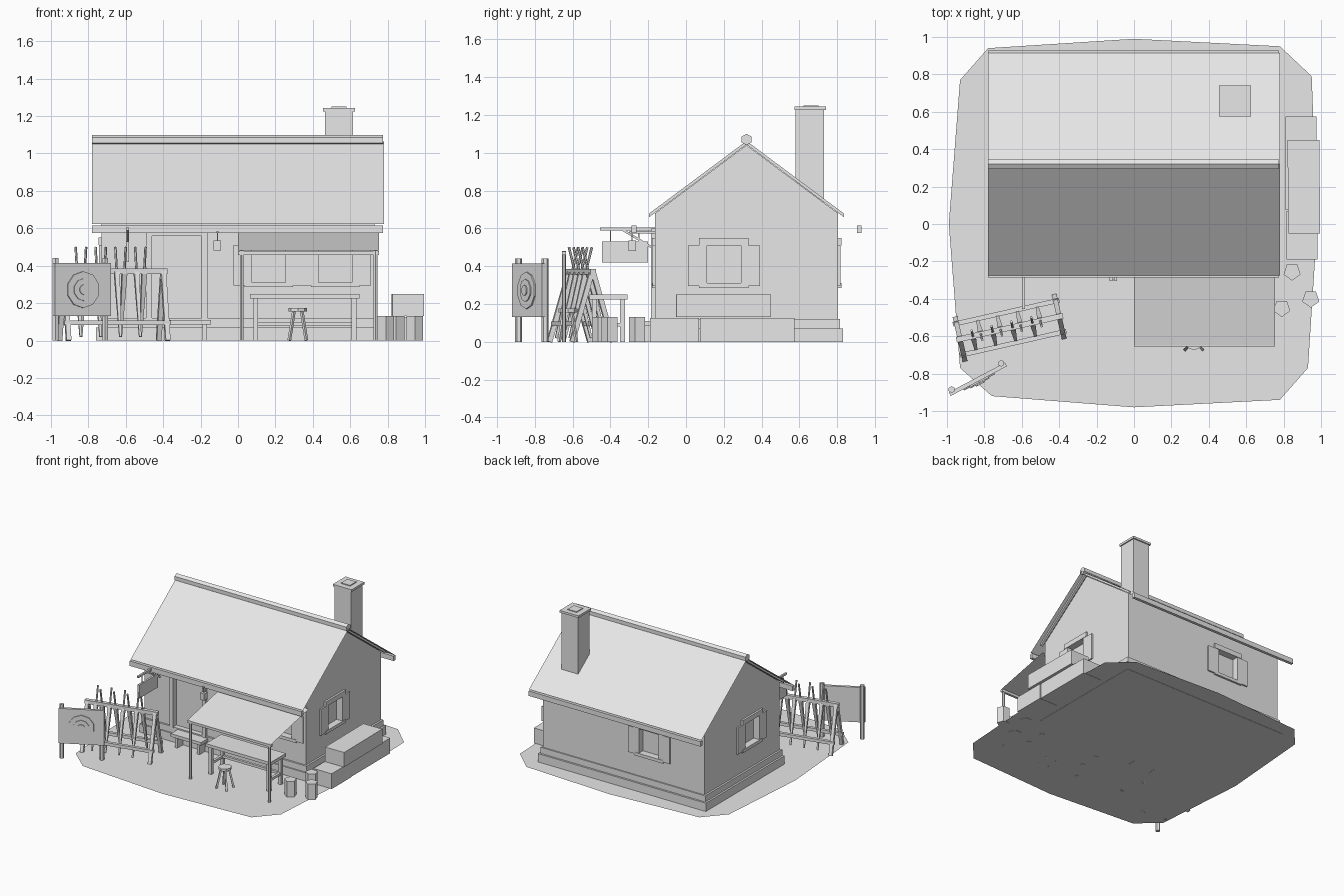
import bpy
import bmesh
import math
from mathutils import Vector, Matrix

if "Cube" in bpy.data.objects:
    bpy.data.objects.remove(bpy.data.objects["Cube"], do_unlink=True)

plaster = bpy.data.materials.new("plain_grey")
plaster.use_nodes = True
plaster.diffuse_color = (0.8, 0.8, 0.8, 1)
plaster.node_tree.nodes["Principled BSDF"].inputs["Base Color"].default_value = (0.8, 0.8, 0.8, 1)


def finish(name, bm):
    mesh = bpy.data.meshes.new(name)
    bm.to_mesh(mesh)
    bm.free()
    mesh.materials.append(plaster)
    obj = bpy.data.objects.new(name, mesh)
    bpy.context.collection.objects.link(obj)
    return obj


def box(name, x, y, z, matrix=Matrix()):
    """Box from three (low, high) ranges."""
    bm = bmesh.new()
    bmesh.ops.create_cube(bm, size=1)
    for v in bm.verts:
        v.co = matrix @ Vector([(a + b) / 2 + c * (b - a) for c, (a, b) in zip(v.co, (x, y, z))])
    return finish(name, bm)


def beam(name, start, end, width, tip=None, sides=4):
    """Straight bar between two points, optionally tapered."""
    start, end = Vector(start), Vector(end)
    bm = bmesh.new()
    radius = width * (math.sqrt(0.5) if sides == 4 else 0.5)
    bmesh.ops.create_cone(bm, cap_ends=True, segments=sides, radius1=radius,
                          radius2=radius if tip is None else radius * tip,
                          depth=(end - start).length)
    spin = Matrix.Rotation(math.pi / 4 if sides == 4 else 0, 4, "Z")
    turn = (end - start).to_track_quat("Z", "Y").to_matrix().to_4x4()
    bm.transform(Matrix.Translation((start + end) / 2) @ turn @ spin)
    return finish(name, bm)


def polygon(name, points, push=None):
    """Flat face, extruded when push is given."""
    bm = bmesh.new()
    face = bm.faces.new([bm.verts.new(p) for p in points])
    if push:
        grown = bmesh.ops.extrude_face_region(bm, geom=[face])["geom"]
        bmesh.ops.translate(bm, vec=push, verts=[g for g in grown if isinstance(g, bmesh.types.BMVert)])
        bmesh.ops.recalc_face_normals(bm, faces=bm.faces)
    return finish(name, bm)


# Ground
polygon("ground", [(x, y, 0.002) for x, y in (
    (-0.99, 0), (-0.93, -0.77), (-0.76, -0.92), (0, -0.98), (0.78, -0.94), (0.93, -0.77),
    (0.98, 0), (0.95, 0.79), (0.78, 0.95), (0, 0.99), (-0.78, 0.94), (-0.93, 0.77))])

# House body
MID, RIDGE, SLOPE = 0.32, 1.065, 0.745
HALF, FRONT, BACK = 0.73, -0.165, 0.805


def roof_z(y):
    return RIDGE - SLOPE * abs(y - MID)


walls = polygon("walls", [(-HALF, y, z) for y, z in (
    (FRONT, 0), (BACK, 0), (BACK, roof_z(BACK) - 0.025), (MID, RIDGE - 0.025),
    (FRONT, roof_z(FRONT) - 0.025))], (2 * HALF, 0, 0))
box("foundation_lower", (-0.76, 0.76), (-0.19, 0.83), (0, 0.07))
box("foundation_upper", (-0.745, 0.745), (-0.18, 0.815), (0.07, 0.12))

# Roof sheets, verge boards and eave bars
for side, label in ((-1, "front"), (1, "back")):
    eave, verge = MID + side * 0.595, MID + side * 0.515
    polygon(label + "_roof", [(-0.78, MID, RIDGE), (0.78, MID, RIDGE),
                              (0.78, eave, roof_z(eave)), (-0.78, eave, roof_z(eave))])
    box(label + "_eave_bar", (-0.78, 0.775), (eave - 0.012, eave + 0.012), (0.575, 0.615))
    for x in (-0.75, 0.73):
        polygon(label + "_verge_board", [(x, y, roof_z(y) - drop) for y, drop in (
            (MID, 0.003), (verge, 0.003), (verge, 0.022), (MID, 0.022))], (0.02, 0, 0))
beam("ridge_log", (-0.78, MID, 1.07), (0.775, MID, 1.07), 0.06, sides=6)

# Chimney
box("chimney", (0.465, 0.615), (0.58, 0.73), (0.7, 1.225))
box("chimney_cap", (0.455, 0.625), (0.575, 0.74), (1.225, 1.243))
box("chimney_flue", (0.5, 0.58), (0.62, 0.7), (1.243, 1.25))


def cut(target, cutter):
    mod = target.modifiers.new("opening", "BOOLEAN")
    mod.operation, mod.solver, mod.object = "DIFFERENCE", "EXACT", cutter
    bpy.context.view_layer.objects.active = target
    bpy.ops.object.modifier_apply(modifier=mod.name)
    bpy.data.objects.remove(cutter, do_unlink=True)


def window(label, x, y, degrees):
    """Recessed opening with lintel, sill and open shutters; local -y faces out."""
    m = Matrix.Translation((x, y, 0)) @ Matrix.Rotation(math.radians(degrees), 4, "Z")
    cut(walls, box("cutter", (-0.09, 0.09), (-0.05, 0.04), (0.31, 0.51), m))
    box(label + "_lintel", (-0.13, 0.13), (-0.016, 0.01), (0.51, 0.55), m)
    box(label + "_sill", (-0.13, 0.13), (-0.016, 0.01), (0.285, 0.31), m)
    for s in (-1, 1):
        box(label + "_shutter", sorted((s * 0.09, s * 0.19)), (-0.012, 0.005), (0.295, 0.51), m)


window("gable_window", HALF, 0.2, 90)
window("far_gable_window", -HALF, 0.2, -90)
window("back_window", -0.235, BACK, 180)
for x in (0.165, 0.52):
    window("front_window", x, FRONT, 0)

# Door, step and lantern
cut(walls, box("cutter", (-0.46, -0.19), (-0.3, -0.14), (0.12, 0.56)))
for x in (-0.475, -0.18):
    box("door_post", (x - 0.016, x + 0.016), (-0.185, -0.13), (0.11, 0.6))
box("door_lintel", (-0.49, -0.165), (-0.185, -0.13), (0.56, 0.6))
box("door_step_top", (-0.42, -0.145), (-0.27, -0.165), (0.085, 0.11))
for x in (-0.39, -0.19):
    box("door_step_leg", (x, x + 0.025), (-0.26, -0.18), (0, 0.085))
beam("lantern_arm", (-0.11, FRONT, 0.58), (-0.11, -0.3, 0.58), 0.012)
beam("lantern_hook", (-0.11, -0.285, 0.58), (-0.11, -0.285, 0.53), 0.006)
box("lantern", (-0.13, -0.092), (-0.305, -0.265), (0.48, 0.535))

# Hanging sign
SX = -0.59
beam("sign_pole", (SX, FRONT, 0.597), (SX, -0.455, 0.597), 0.015)
beam("sign_brace", (SX, FRONT, 0.49), (SX, -0.34, 0.595), 0.012)
box("sign_board", (SX - 0.008, SX + 0.008), (-0.445, -0.2), (0.42, 0.53))
for y in (-0.4, -0.25):
    beam("sign_hanger", (SX, y, 0.53), (SX, y, 0.595), 0.006)

# Awning
polygon("awning_sheet", [(0, FRONT, 0.585), (0, -0.65, 0.48), (0.755, -0.65, 0.48), (0.755, FRONT, 0.585)])
beam("awning_bar", (0, -0.645, 0.468), (0.755, -0.645, 0.468), 0.02)
for x in (0.02, 0.735):
    beam("awning_post", (x, -0.645, 0), (x, -0.645, 0.48), 0.022, sides=6)

# Work table
box("table_top", (0.065, 0.65), (-0.51, -0.31), (0.225, 0.25))
for x in (0.095, 0.62):
    for y in (-0.485, -0.335):
        beam("table_leg", (x, y, 0), (x, y, 0.225), 0.026)
    beam("table_side_rail", (x, -0.485, 0.09), (x, -0.335, 0.09), 0.02)
box("table_back_rail", (0.095, 0.62), (-0.345, -0.325), (0.08, 0.1))

# Stool
beam("stool_seat", (0.32, -0.625, 0.155), (0.32, -0.625, 0.175), 0.1, sides=8)
for k in range(4):
    a = math.pi / 4 + k * math.pi / 2
    c, s = math.cos(a), math.sin(a)
    beam("stool_leg", (0.32 + 0.065 * c, -0.625 + 0.065 * s, 0),
         (0.32 + 0.03 * c, -0.625 + 0.03 * s, 0.155), 0.014)

# Stone blocks and cut logs beside the house
box("stone_block", (0.815, 0.98), (-0.19, 0.07), (0, 0.125))
box("stone_block", (0.81, 0.975), (0.075, 0.575), (0, 0.125))
box("stone_block_top", (0.825, 0.995), (-0.06, 0.44), (0.13, 0.25), Matrix.Rotation(0.01, 4, "Z"))
for x, y in ((0.845, -0.255), (0.945, -0.4), (0.79, -0.45)):
    beam("cut_log", (x, y, 0), (x, y, 0.13), 0.095, sides=5)

# Weapon rack: two A-frames joined by rails, weapons leaning from both sides
rack_a, rack_b = Vector((-0.93, -0.615, 0)), Vector((-0.4, -0.495, 0))
along = (rack_b - rack_a).normalized()
across = Vector((-along.y, along.x, 0))
UP = Vector((0, 0, 1))
beam("rack_top_rail", rack_a - along * 0.02 + UP * 0.37, rack_b + along * 0.02 + UP * 0.37, 0.03)
for s in (-1, 1):
    foot, low = across * s * 0.11, across * s * 0.085 + UP * 0.095
    for end in (rack_a, rack_b):
        beam("rack_leg", end + foot, end + UP * 0.38, 0.026)
    beam("rack_low_rail", rack_a + low - along * 0.02, rack_b + low + along * 0.02, 0.025)
    for k in range(4):
        base = rack_a.lerp(rack_b, 0.17 + 0.2 * k + 0.04 * s)
        bottom, top = base + across * s * 0.09 + UP * 0.02, base - across * s * 0.03 + UP * 0.5
        beam("weapon_blade", bottom.lerp(top, 0.72), bottom, 0.028, tip=0.4)
        beam("weapon_grip", bottom.lerp(top, 0.72), top, 0.014, sides=6)
        guard = bottom.lerp(top, 0.74)
        beam("weapon_guard", guard - along * 0.02, guard + along * 0.02, 0.012)

# Archery target
post_a, post_b = Vector((-0.975, -0.885, 0)), Vector((-0.71, -0.745, 0))
line = (post_b - post_a).normalized()
out = Vector((line.y, -line.x, 0))
for p in (post_a, post_b):
    beam("target_post", p, p + UP * 0.44, 0.036, sides=6)
middle = (post_a + post_b) / 2
yaw = Matrix.Translation(middle) @ Matrix.Rotation(math.atan2(line.y, line.x), 4, "Z")
box("target_board", (-0.17, 0.17), (-0.028, -0.006), (0.13, 0.415), yaw)
for k, radius in enumerate((0.098, 0.06, 0.028)):
    center = middle + out * 0.02 + UP * 0.272
    beam("target_ring", center, center + out * (0.016 + 0.006 * k), radius * 2, sides=10)
